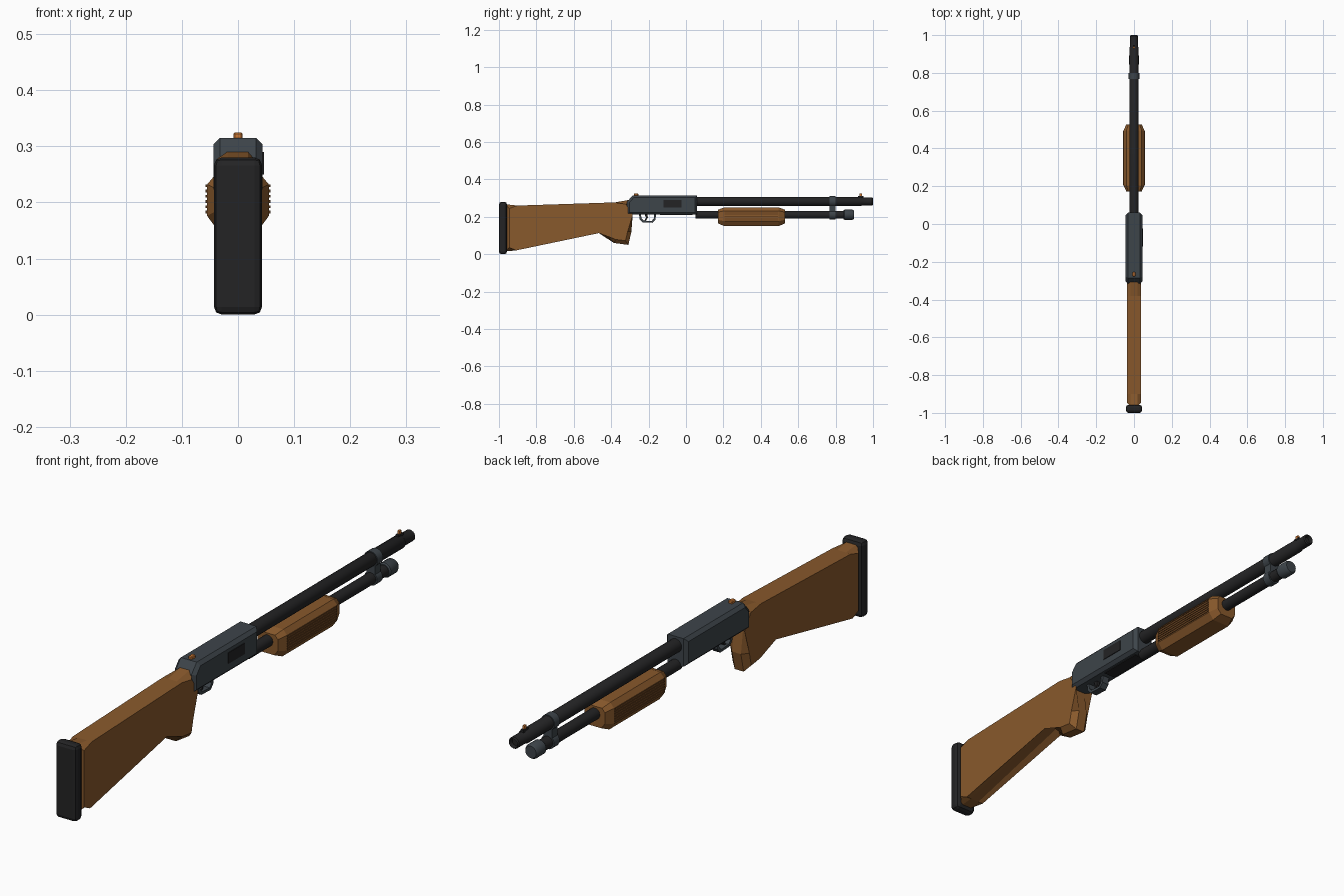
import bpy, bmesh, math
from mathutils import Matrix, Vector

if "Cube" in bpy.data.objects:
    bpy.data.objects.remove(bpy.data.objects["Cube"])


def material(name, r, g, b):
    m = bpy.data.materials.new(name)
    m.diffuse_color = (r, g, b, 1)
    m.use_nodes = True
    m.node_tree.nodes["Principled BSDF"].inputs["Base Color"].default_value = m.diffuse_color
    return m


WOOD = material("wood", 0.25, 0.10, 0.025)
DARK_WOOD = material("dark wood", 0.13, 0.05, 0.013)
SLATE = material("slate metal", 0.047, 0.058, 0.068)
BLACK = material("black metal", 0.017, 0.017, 0.018)
ORANGE = material("orange", 0.60, 0.19, 0.035)


def finish(bm, name, mat, smooth=False):
    bmesh.ops.recalc_face_normals(bm, faces=bm.faces)
    me = bpy.data.meshes.new(name)
    bm.to_mesh(me)
    bm.free()
    me.materials.append(mat)
    ob = bpy.data.objects.new(name, me)
    bpy.context.collection.objects.link(ob)
    if smooth:
        bpy.ops.object.select_all(action='DESELECT')
        ob.select_set(True)
        bpy.context.view_layer.objects.active = ob
        bpy.ops.object.shade_smooth_by_angle(angle=math.radians(35))
    return ob


def box(name, mat, x, y, z, bevel=0.0, segments=1):
    """Box from (min, max) ranges."""
    bm = bmesh.new()
    size = [r[1] - r[0] for r in (x, y, z)]
    mid = [(r[1] + r[0]) / 2 for r in (x, y, z)]
    bmesh.ops.create_cube(bm, size=1, matrix=Matrix.Translation(mid) @ Matrix.Diagonal((*size, 1)))
    if bevel:
        bmesh.ops.bevel(bm, geom=bm.edges[:], offset=bevel, segments=segments,
                        profile=0.5, affect='EDGES')
    return finish(bm, name, mat)


def prism(name, mat, profile, half, bevel=0.0):
    """Side profile in (y, z) extruded across x, its rims chamfered."""
    bm = bmesh.new()
    left, right = ([bm.verts.new((s * half, y, z)) for y, z in profile] for s in (-1, 1))
    bm.faces.new(left)
    bm.faces.new(right)
    n = len(profile)
    for i in range(n):
        j = (i + 1) % n
        bm.faces.new((left[i], left[j], right[j], right[i]))
    if bevel:
        rims = [e for e in bm.edges if abs(e.verts[0].co.x - e.verts[1].co.x) < 1e-5]
        bmesh.ops.bevel(bm, geom=rims, offset=bevel, segments=1, profile=0.5, affect='EDGES')
    return finish(bm, name, mat)


def loft(name, mat, rings, smooth=False, cap=True):
    """Skin between rings of equal point count."""
    bm = bmesh.new()
    vs = [[bm.verts.new(p) for p in ring] for ring in rings]
    n = len(vs[0])
    for a, b in zip(vs, vs[1:]):
        for i in range(n):
            j = (i + 1) % n
            bm.faces.new((a[i], a[j], b[j], b[i]))
    if cap:
        bm.faces.new(vs[0])
        bm.faces.new(vs[-1])
    return finish(bm, name, mat, smooth)


def turned(name, mat, z, steps, sides=20):
    """Round part along y from (y, radius) steps."""
    rings = [[(r * math.cos(2 * math.pi * i / sides), y, z + r * math.sin(2 * math.pi * i / sides))
              for i in range(sides)] for y, r in steps]
    return loft(name, mat, rings, True)


# Stock with its grip, and the rubber butt pad
prism("stock", WOOD,
      [(-0.965, 0.267), (-0.90, 0.260), (-0.38, 0.277), (-0.30, 0.291), (-0.305, 0.21),
       (-0.292, 0.12), (-0.308, 0.05), (-0.385, 0.06), (-0.46, 0.135),
       (-0.91, 0.020), (-0.965, 0.015)], 0.038, 0.020)
box("butt_pad", BLACK, (-0.043, 0.043), (-1.0, -0.957), (0.0, 0.28), 0.014, 2)

# Receiver, its ports and the safety button
prism("receiver", SLATE,
      [(-0.315, 0.212), (-0.315, 0.280), (-0.285, 0.315), (0.060, 0.315), (0.060, 0.212)],
      0.044, 0.012)
box("ejection_port", BLACK, (0.040, 0.0465), (-0.12, -0.025), (0.25, 0.29))
box("loading_port", BLACK, (-0.024, 0.024), (-0.14, 0.035), (0.209, 0.216))
box("safety_button", ORANGE, (-0.008, 0.008), (-0.278, -0.255), (0.31, 0.325), 0.003)

# Trigger guard: a bent strap, open loop along the underside
path = [(-0.252, 0.216), (-0.247, 0.185), (-0.232, 0.170), (-0.178, 0.168),
        (-0.163, 0.185), (-0.160, 0.216)]
mid = Vector((-0.206, 0.216))
inner = [tuple(Vector(p) + (mid - Vector(p)).normalized() * 0.011) for p in path]
prism("trigger_guard", SLATE, path + inner[::-1], 0.014)
prism("trigger", BLACK, [(-0.222, 0.216), (-0.214, 0.195), (-0.222, 0.180),
                         (-0.214, 0.180), (-0.204, 0.195), (-0.206, 0.216)], 0.006)

# Barrel, magazine tube and end cap
turned("barrel", BLACK, 0.282, [(0.05, 0.0245), (0.935, 0.0245), (0.940, 0.021),
                                (0.995, 0.021), (1.0, 0.017), (0.985, 0.014)])
turned("magazine_tube", BLACK, 0.211, [(0.05, 0.021), (0.85, 0.021)])
turned("magazine_cap", SLATE, 0.211, [(0.842, 0.023), (0.847, 0.027), (0.890, 0.027),
                                      (0.898, 0.022)])

# Clamp joining barrel and tube
turned("barrel_band", SLATE, 0.282, [(0.768, 0.028), (0.800, 0.028)])
turned("tube_band", SLATE, 0.211, [(0.768, 0.026), (0.800, 0.026)])
box("clamp_web", SLATE, (-0.018, 0.018), (0.768, 0.800), (0.21, 0.285))

# Front sight
box("sight_base", BLACK, (-0.006, 0.006), (0.920, 0.948), (0.30, 0.312))
box("sight_bead", ORANGE, (-0.004, 0.004), (0.928, 0.940), (0.31, 0.324))

# Sliding fore-end, tapered at both ends
half = [(0.040, 0.250), (0.055, 0.232), (0.055, 0.176), (0.036, 0.150)]
section = half + [(-x, z) for x, z in reversed(half)]
rings = []
for y, k in ((0.172, 0.74), (0.205, 1), (0.495, 1), (0.528, 0.74)):
    rings.append([(x * k, y, 0.205 + (z - 0.205) * k) for x, z in section])
loft("fore_end", WOOD, rings)

# Grip ribs on both sides of the fore-end
for s in (-1, 1):
    for i in range(6):
        z = 0.183 + i * 0.0093
        xs = sorted((s * 0.053, s * 0.0575))
        box("grip_rib", DARK_WOOD, xs, (0.205, 0.492), (z - 0.0025, z + 0.0025))
